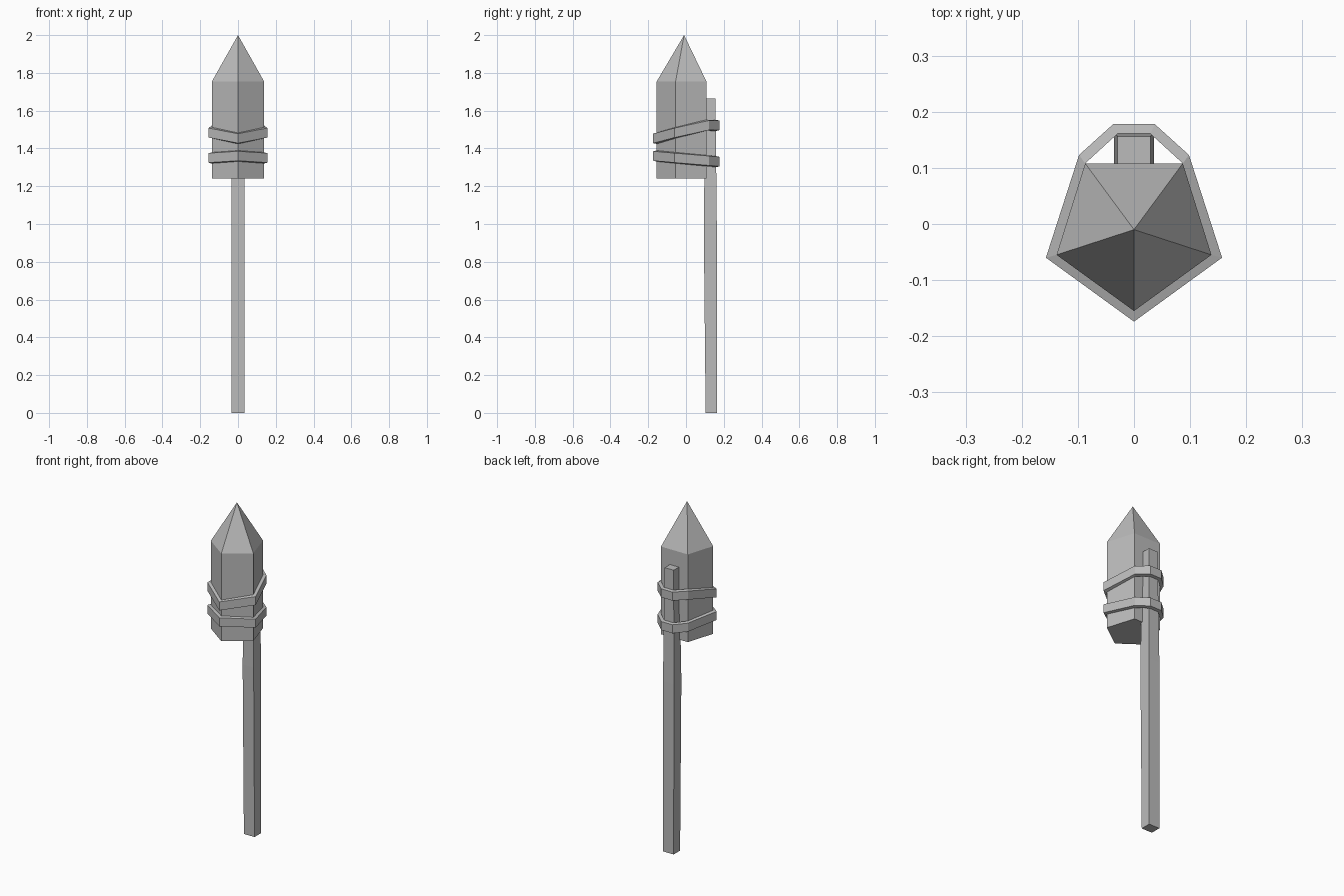
import bpy, bmesh

if "Cube" in bpy.data.objects:
    bpy.data.objects.remove(bpy.data.objects["Cube"], do_unlink=True)

grey = bpy.data.materials.new("plain_grey")
grey.use_nodes = True
grey.diffuse_color = (0.5, 0.5, 0.5, 1)
bsdf = next(n for n in grey.node_tree.nodes if n.type == 'BSDF_PRINCIPLED')
bsdf.inputs["Base Color"].default_value = (0.5, 0.5, 0.5, 1)
bsdf.inputs["Roughness"].default_value = 0.8


def loft(name, rings, tip=None, loop=False):
    """Bridge rings of points; close with caps, a pointed tip, or back onto the first ring."""
    bm = bmesh.new()
    vs = [[bm.verts.new(p) for p in ring] for ring in rings]
    n = len(vs[0])
    pairs = list(zip(vs, vs[1:])) + ([(vs[-1], vs[0])] if loop else [])
    for a, b in pairs:
        for i in range(n):
            j = (i + 1) % n
            bm.faces.new((a[i], a[j], b[j], b[i]))
    if not loop:
        bm.faces.new(vs[0][::-1])
        if tip:
            t = bm.verts.new(tip)
            for i in range(n):
                bm.faces.new((vs[-1][i], vs[-1][(i + 1) % n], t))
        else:
            bm.faces.new(vs[-1])
    bmesh.ops.recalc_face_normals(bm, faces=bm.faces)
    mesh = bpy.data.meshes.new(name)
    bm.to_mesh(mesh)
    bm.free()
    mesh.materials.append(grey)
    obj = bpy.data.objects.new(name, mesh)
    bpy.context.collection.objects.link(obj)
    return obj


def mirrored(half):
    """Complete a half outline whose first point lies on the centre line."""
    return half + [(-p[0],) + tuple(p[1:]) for p in half[:0:-1]]


# Five-sided body with a pointed nose
pentagon = mirrored([(0, -0.155), (0.138, -0.055), (0.087, 0.108)])
loft("rocket_body", [[(x, y, z) for x, y in pentagon] for z in (1.24, 1.755)],
     tip=(0, -0.01, 2.0))

# Long, slightly tapered guide stick: height, half width, front y, back y
stick = [(0, 0.0345, 0.104, 0.164), (1.0, 0.0357, 0.094, 0.163), (1.665, 0.029, 0.103, 0.156)]
loft("guide_stick", [[(-w, f, z), (w, f, z), (w, b, z), (-w, b, z)] for z, w, f, b in stick])

# Two slanted bindings around body and stick
outer = [(0, -0.174), (0.157, -0.06), (0.098, 0.123), (0.037, 0.178)]
inner = [(0, -0.155), (0.138, -0.055), (0.087, 0.108), (0.029, 0.161)]


def binding(name, heights, thick=0.05):
    out = mirrored([p + (z,) for p, z in zip(outer, heights)])
    inn = mirrored([p + (z,) for p, z in zip(inner, heights)])
    sections = []
    for (ox, oy, z), (ix, iy, _) in zip(out, inn):
        # The inner edge sits a little taller than the outer edge
        sections.append([(ix, iy, z - thick / 2 - 0.004), (ox, oy, z - thick / 2),
                         (ox, oy, z + thick / 2), (ix, iy, z + thick / 2 + 0.004)])
    loft(name, sections, loop=True)


binding("upper_binding", [1.453, 1.483, 1.523, 1.522])
binding("lower_binding", [1.36, 1.35, 1.335, 1.33])
